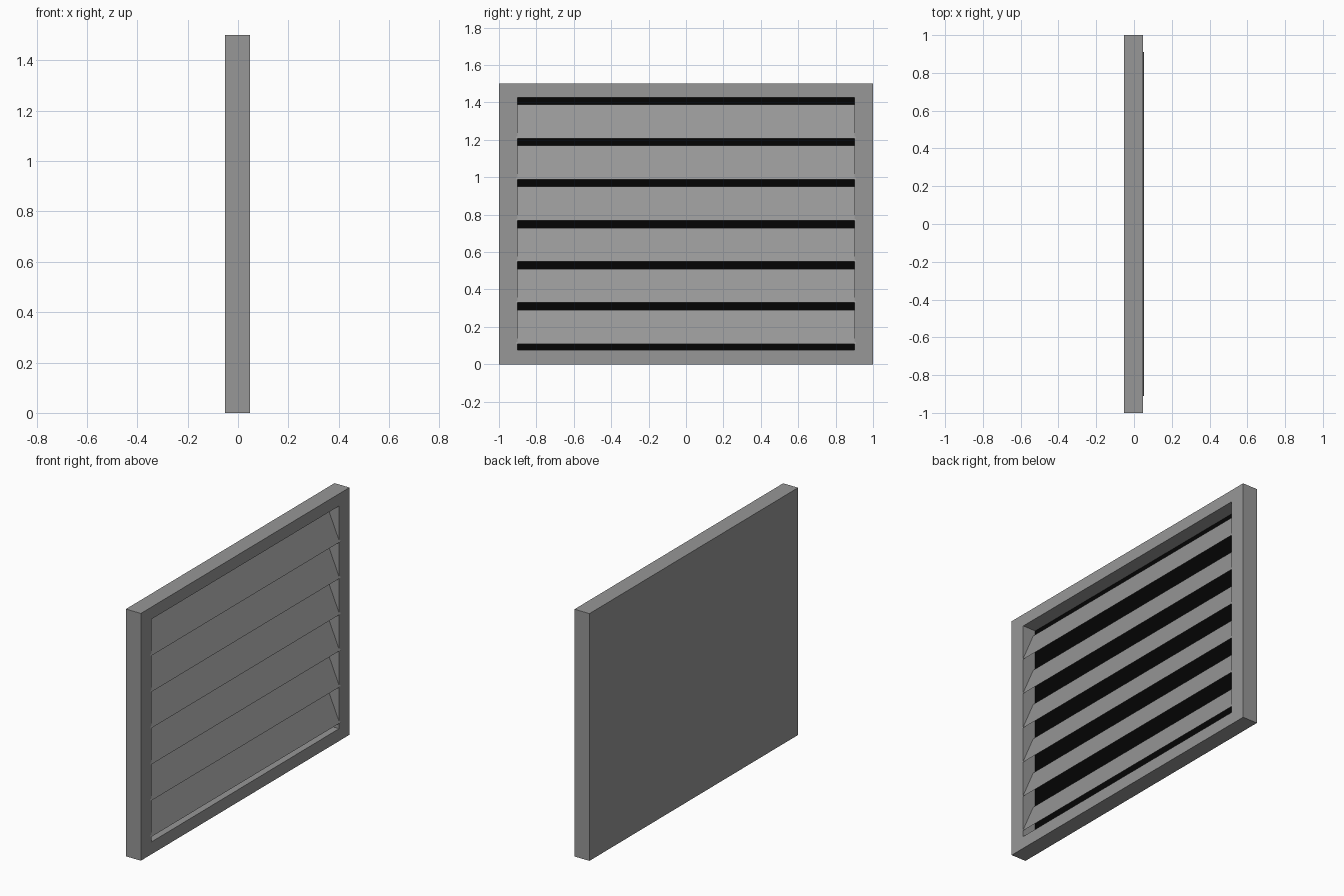
import bpy

if "Cube" in bpy.data.objects:
    bpy.data.objects.remove(bpy.data.objects["Cube"])

X_BACK, X_FRONT = -0.052, 0.048
Z_LOW, Z_HIGH = 0.075, 1.426


def material(name, value):
    mat = bpy.data.materials.new(name)
    mat.diffuse_color = (value, value, value, 1)
    mat.use_nodes = True
    mat.node_tree.nodes["Principled BSDF"].inputs["Base Color"].default_value = mat.diffuse_color
    return mat


grey = material("dark_grey", 0.31)
black = material("black", 0.001)


def mesh_object(name, verts, faces, mat):
    mesh = bpy.data.meshes.new(name)
    mesh.from_pydata(verts, [], faces)
    mesh.materials.append(mat)
    obj = bpy.data.objects.new(name, mesh)
    bpy.context.collection.objects.link(obj)
    return obj


def rect(x, y, z0, z1):
    return [(x, -y, z0), (x, y, z0), (x, y, z1), (x, -y, z1)]


# Frame: a closed slab with a rectangular pocket in the front
X_POCKET = -0.039
rings = [rect(X_BACK, 1, 0, 1.5), rect(X_FRONT, 1, 0, 1.5),
         rect(X_FRONT, 0.9, Z_LOW, Z_HIGH), rect(X_POCKET, 0.9, Z_LOW, Z_HIGH)]
verts = [v for r in rings for v in r]
faces = [(3, 2, 1, 0)]
for r in range(3):
    for i in range(4):
        j = (i + 1) % 4
        faces.append((4 * r + i, 4 * r + j, 4 * r + 4 + j, 4 * r + 4 + i))
mesh_object("vent_frame", verts, faces, grey)

# Black panel closing the pocket behind the slats
mesh_object("dark_backing", rect(X_POCKET, 0.9, Z_LOW, Z_HIGH), [(0, 1, 2, 3)], black)

# Six thin slats, tilted so the lower edge just clears the frame front
for k in range(6):
    top = 1.389 - 0.2197 * k
    low = top - 0.181
    mesh_object(f"slat_{k + 1}",
                [(0.052, -0.91, low), (0.052, 0.91, low),
                 (-0.025, 0.91, top), (-0.025, -0.91, top)], [(0, 1, 2, 3)], grey)
